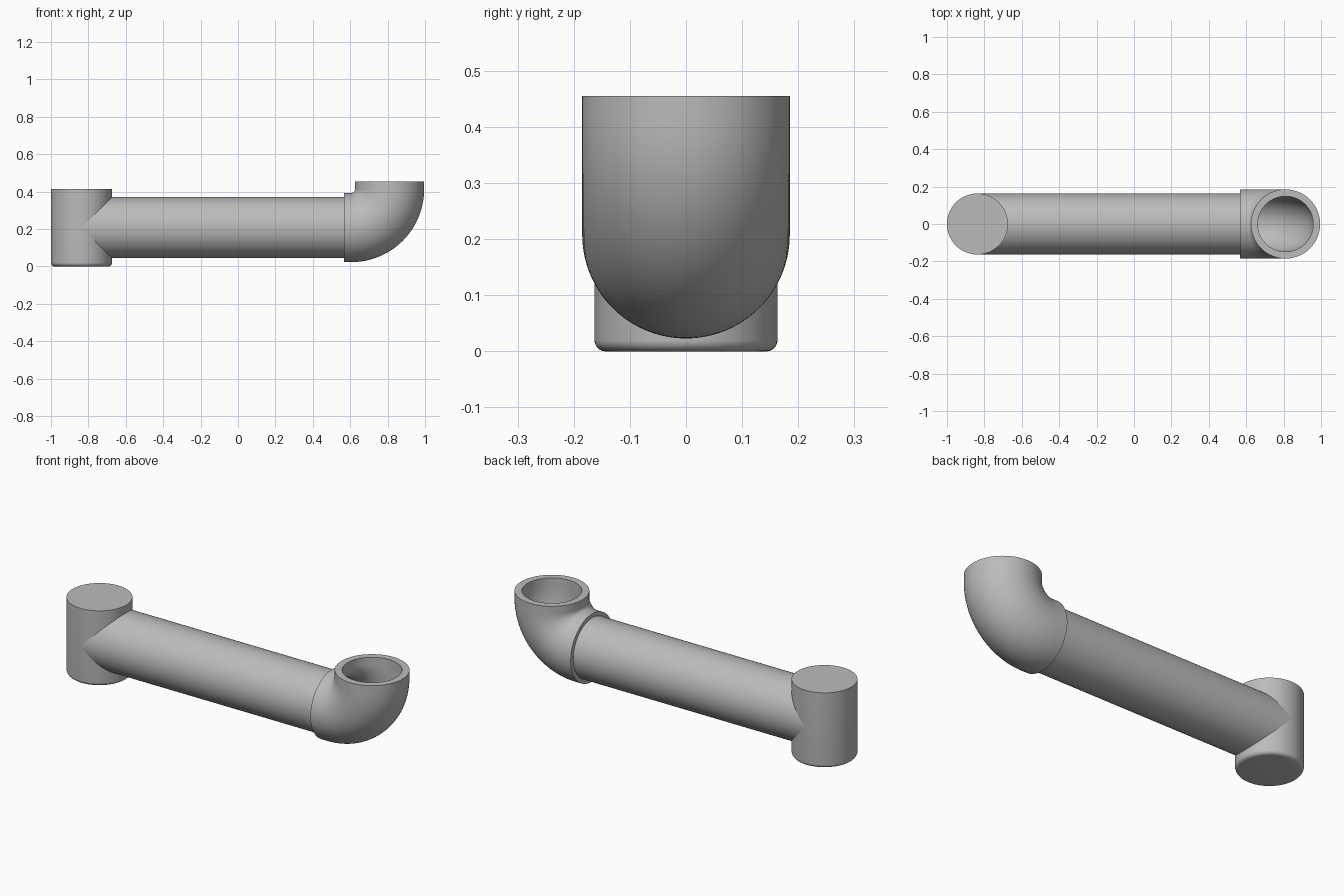
import bpy
import bmesh
from math import sin, cos, pi, radians
from mathutils import Vector

cube = bpy.data.objects.get("Cube")
if cube:
    bpy.data.objects.remove(cube, do_unlink=True)

grey = bpy.data.materials.new("plain grey")
grey.use_nodes = True
colour = (0.5, 0.5, 0.5, 1)
grey.diffuse_color = colour
grey.node_tree.nodes["Principled BSDF"].inputs["Base Color"].default_value = colour

SIDES = 96
PIPE_R, ELBOW_R, BORE_R = 0.163, 0.185, 0.148
AXIS_Z = 0.208
POST_X, POST_TOP, FILLET = -0.837, 0.413, 0.02
SOCKET_X, BEND_X, BEND_R, RIM_Z = 0.567, 0.605, 0.205, 0.455


def loft(name, stations, hollow):
    """Join circles (x, z, heading, radius); hollow links last to first, else caps."""
    bm = bmesh.new()
    rings = []
    for x, z, heading, radius in stations:
        side, up = Vector((0, 1, 0)), Vector((-sin(heading), 0, cos(heading)))
        ring = []
        for i in range(SIDES):
            a = 2 * pi * i / SIDES
            ring.append(bm.verts.new(Vector((x, 0, z)) + radius * (cos(a) * side + sin(a) * up)))
        rings.append(ring)
    pairs = list(zip(rings, rings[1:]))
    if hollow:
        pairs.append((rings[-1], rings[0]))
    else:
        bm.faces.new(rings[0])
        bm.faces.new(rings[-1])
    for a, b in pairs:
        for i in range(SIDES):
            j = (i + 1) % SIDES
            bm.faces.new((a[i], a[j], b[j], b[i]))
    bmesh.ops.recalc_face_normals(bm, faces=bm.faces)
    mesh = bpy.data.meshes.new(name)
    bm.to_mesh(mesh)
    bm.free()
    mesh.materials.append(grey)
    obj = bpy.data.objects.new(name, mesh)
    bpy.context.collection.objects.link(obj)
    bpy.ops.object.select_all(action='DESELECT')
    obj.select_set(True)
    bpy.context.view_layer.objects.active = obj
    bpy.ops.object.shade_smooth_by_angle(angle=radians(35))
    return obj


def tube(name, path, outer, inner):
    """Thick-walled tube along a path of (x, z, heading)."""
    walls = [(*p, outer) for p in path] + [(*p, inner) for p in reversed(path)]
    return loft(name, walls, True)


# Upright post with a rounded lower edge
post = []
for i in range(9):
    a = pi / 2 * i / 8
    post.append((POST_X, FILLET * (1 - cos(a)), pi / 2, PIPE_R - FILLET * (1 - sin(a))))
post.append((POST_X, POST_TOP, pi / 2, PIPE_R))
loft("end_post", post, False)

# Long horizontal pipe
tube("long_pipe", [(POST_X, AXIS_Z, 0), (SOCKET_X, AXIS_Z, 0)], PIPE_R, BORE_R)

# Elbow turning upward, with a short straight collar at each end
path = [(SOCKET_X, AXIS_Z, 0)]
for i in range(33):
    a = pi / 2 * i / 32
    path.append((BEND_X + BEND_R * sin(a), AXIS_Z + BEND_R * (1 - cos(a)), a))
path.append((BEND_X + BEND_R, RIM_Z, pi / 2))
tube("elbow", path, ELBOW_R, BORE_R)
